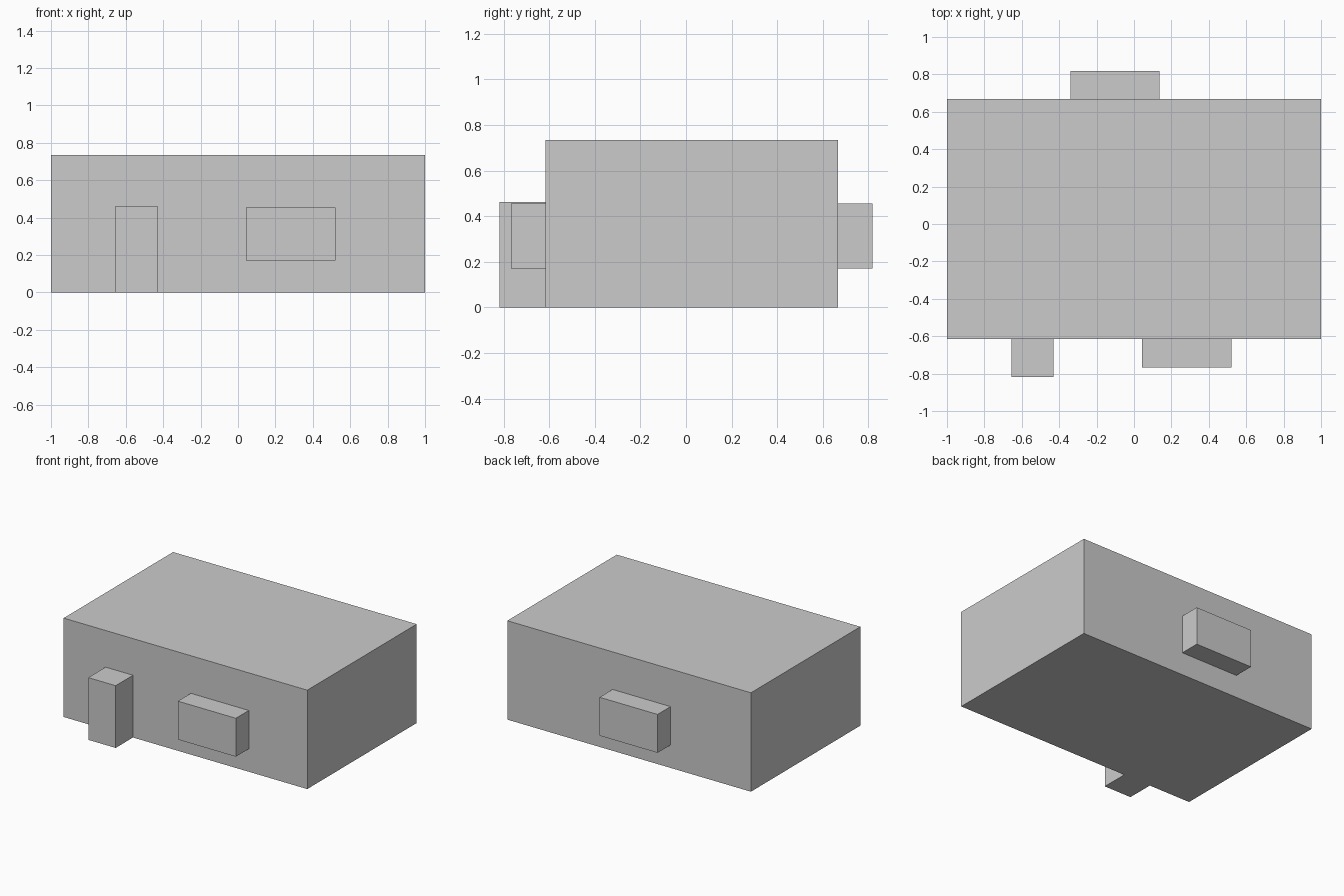
import bpy

if "Cube" in bpy.data.objects:
    bpy.data.objects.remove(bpy.data.objects["Cube"])

FRONT, BACK = -0.616, 0.667  # wall planes of the main block


def box(name, x, y, z):
    """Axis-aligned box from (min, max) ranges."""
    bpy.ops.mesh.primitive_cube_add(size=1)
    obj = bpy.context.object
    obj.name = obj.data.name = name
    obj.location = [(a + b) / 2 for a, b in (x, y, z)]
    obj.scale = [b - a for a, b in (x, y, z)]
    bpy.ops.object.transform_apply(location=True, rotation=False, scale=True)
    return obj


# Main block of the house
box("house_body", (-1, 1), (FRONT, BACK), (0, 0.734))

# Door block standing on the ground at the front
box("door", (-0.656, -0.431), (-0.819, FRONT), (0, 0.462))

# Window blocks, same size front and back
WINDOW_W, WINDOW_D, WINDOW_Z = 0.476, 0.152, (0.17, 0.455)
box("front_window", (0.044, 0.044 + WINDOW_W), (FRONT - WINDOW_D, FRONT), WINDOW_Z)
box("back_window", (-0.34, -0.34 + WINDOW_W), (BACK, BACK + WINDOW_D), WINDOW_Z)
